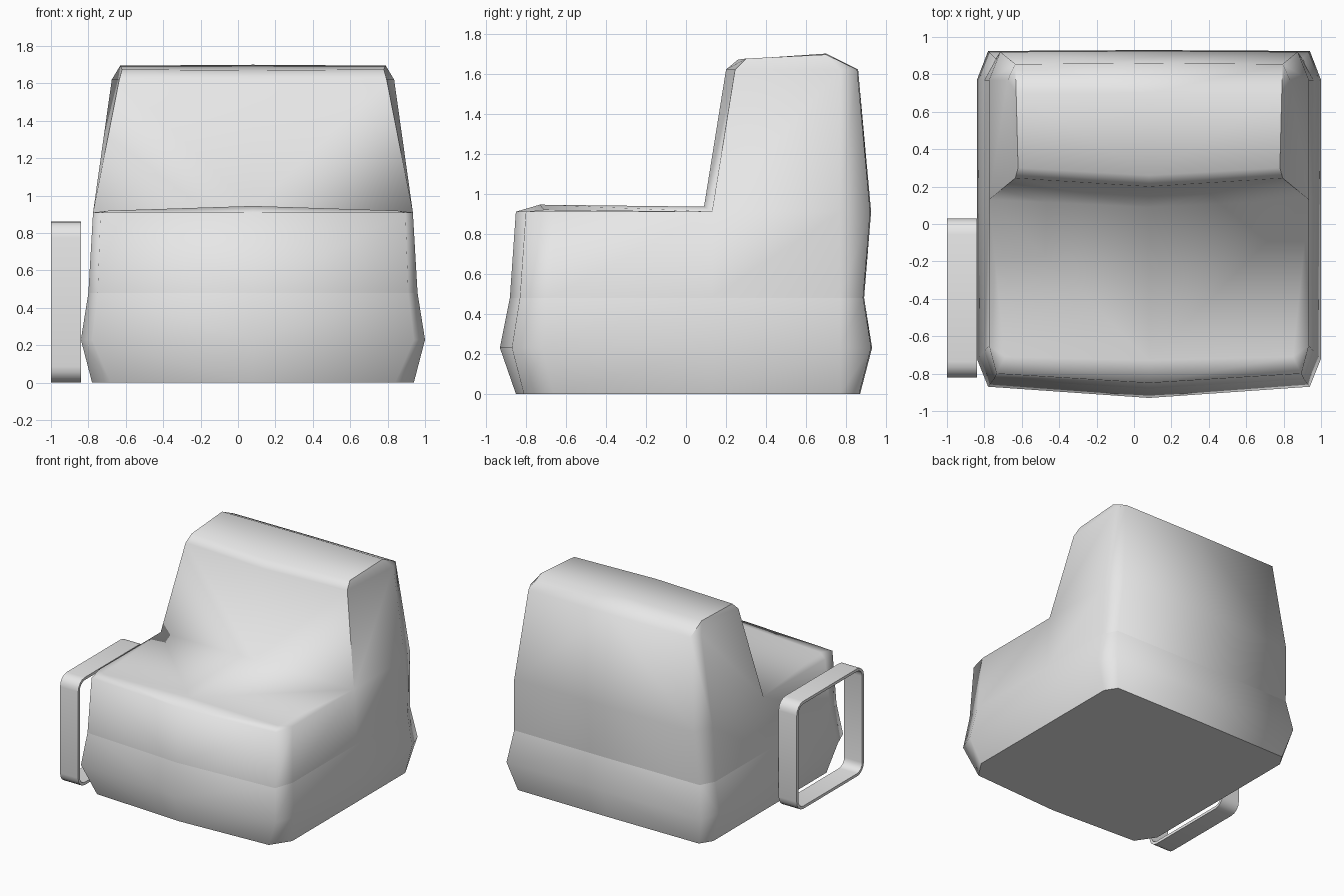
import bpy
import bmesh
import math

cube = bpy.data.objects.get("Cube")
if cube:
    bpy.data.objects.remove(cube, do_unlink=True)

grey = bpy.data.materials.new("plain_grey")
grey.use_nodes = True
colour = (0.8, 0.8, 0.8, 1)
grey.diffuse_color = colour
grey.node_tree.nodes["Principled BSDF"].inputs["Base Color"].default_value = colour


def make_object(name, bm, location):
    bmesh.ops.recalc_face_normals(bm, faces=bm.faces[:])
    for face in bm.faces:
        face.smooth = True
    mesh = bpy.data.meshes.new(name)
    bm.to_mesh(mesh)
    bm.free()
    mesh.materials.append(grey)
    obj = bpy.data.objects.new(name, mesh)
    obj.location = location
    bpy.context.collection.objects.link(obj)
    return obj


# Armchair body: half of it, mirrored across its middle
bm = bmesh.new()


def ring(z, half, front, front_corner, back, inset):
    """Half outline at one height, from front middle round to back middle."""
    points = [(0, front), (half - inset, front_corner), (half, front_corner + 0.15),
              (half, 0.13), (half, 0.77), (half - 0.06, back - 0.005), (0, back)]
    return [bm.verts.new((x, y, z)) for x, y in points]


base = ring(0, 0.86, -0.85, -0.81, 0.87, 0.1)
bulge = ring(0.23, 0.92, -0.93, -0.87, 0.93, 0.06)
waist = ring(0.48, 0.88, -0.88, -0.83, 0.89, 0.05)
rim = ring(0.91, 0.855, -0.85, -0.8, 0.925, 0.04)
for low, high in ((base, bulge), (bulge, waist), (waist, rim)):
    for i in range(len(low) - 1):
        bm.faces.new((low[i], low[i + 1], high[i + 1], high[i]))
bm.faces.new(base)

# Seat with a gentle crown
front, corner, side, arm, back_side, back_corner, back = rim
crown = bm.verts.new((0, -0.73, 0.945))
crown_side = bm.verts.new((0.77, -0.71, 0.92))
crease = bm.verts.new((0, 0.09, 0.935))
for loop in ((front, corner, crown_side, crown), (corner, side, crown_side),
             (crown_side, side, arm), (crown, crown_side, arm, crease)):
    bm.faces.new(loop)

# Backrest with a rounded top
g0, g, s, k, k0 = [bm.verts.new((x, y, 1.62)) for x, y in
                   ((0, 0.2), (0.715, 0.245), (0.755, 0.77), (0.715, 0.855), (0, 0.86))]
p0 = bm.verts.new((0, 0.26, 1.67))
p = bm.verts.new((0.7, 0.3, 1.675))
r0 = bm.verts.new((0, 0.7, 1.7))
r = bm.verts.new((0.71, 0.7, 1.695))
for loop in ((crease, arm, g, g0), (arm, back_side, s, g),
             (back_side, back_corner, k, s), (back_corner, back, k0, k),
             (g0, g, p, p0), (p0, p, r, r0), (r0, r, k, k0),
             (g, s, r, p), (s, k, r)):
    bm.faces.new(loop)

# Crisp edges round the base, waist seam and backrest side
crisp = list(zip(base, base[1:])) + list(zip(waist, waist[1:]))
crisp += [(g, p), (p, r), (r, k), (arm, g)]
for a, b in crisp:
    bm.edges.get((a, b)).smooth = False

body = make_object("armchair_body", bm, (0.08, 0, 0))
mirror = body.modifiers.new("mirror", "MIRROR")
mirror.use_axis[0] = True
mirror.use_clip = True

# Side frame: a thin rounded band standing beside the body
bm = bmesh.new()


def rounded_loop(x, half_y, half_z, radius, steps=4):
    verts = []
    for quarter, (sy, sz) in enumerate(((1, 1), (-1, 1), (-1, -1), (1, -1))):
        for i in range(steps + 1):
            a = (quarter + i / steps) * math.pi / 2
            verts.append(bm.verts.new((x, sy * (half_y - radius) + radius * math.cos(a),
                                       sz * (half_z - radius) + radius * math.sin(a))))
    return verts


loops = [rounded_loop(x, 0.425 - t, 0.43 - t, 0.085 - t)
         for x, t in ((-0.08, 0), (0.08, 0), (0.08, 0.022), (-0.08, 0.022))]
for a, b in zip(loops, loops[1:] + loops[:1]):
    for i in range(len(a)):
        j = (i + 1) % len(a)
        bm.faces.new((a[i], a[j], b[j], b[i]))
for loop in loops:
    for i in range(len(loop)):
        bm.edges.get((loop[i - 1], loop[i])).smooth = False
make_object("side_frame", bm, (-0.92, -0.395, 0.432))
